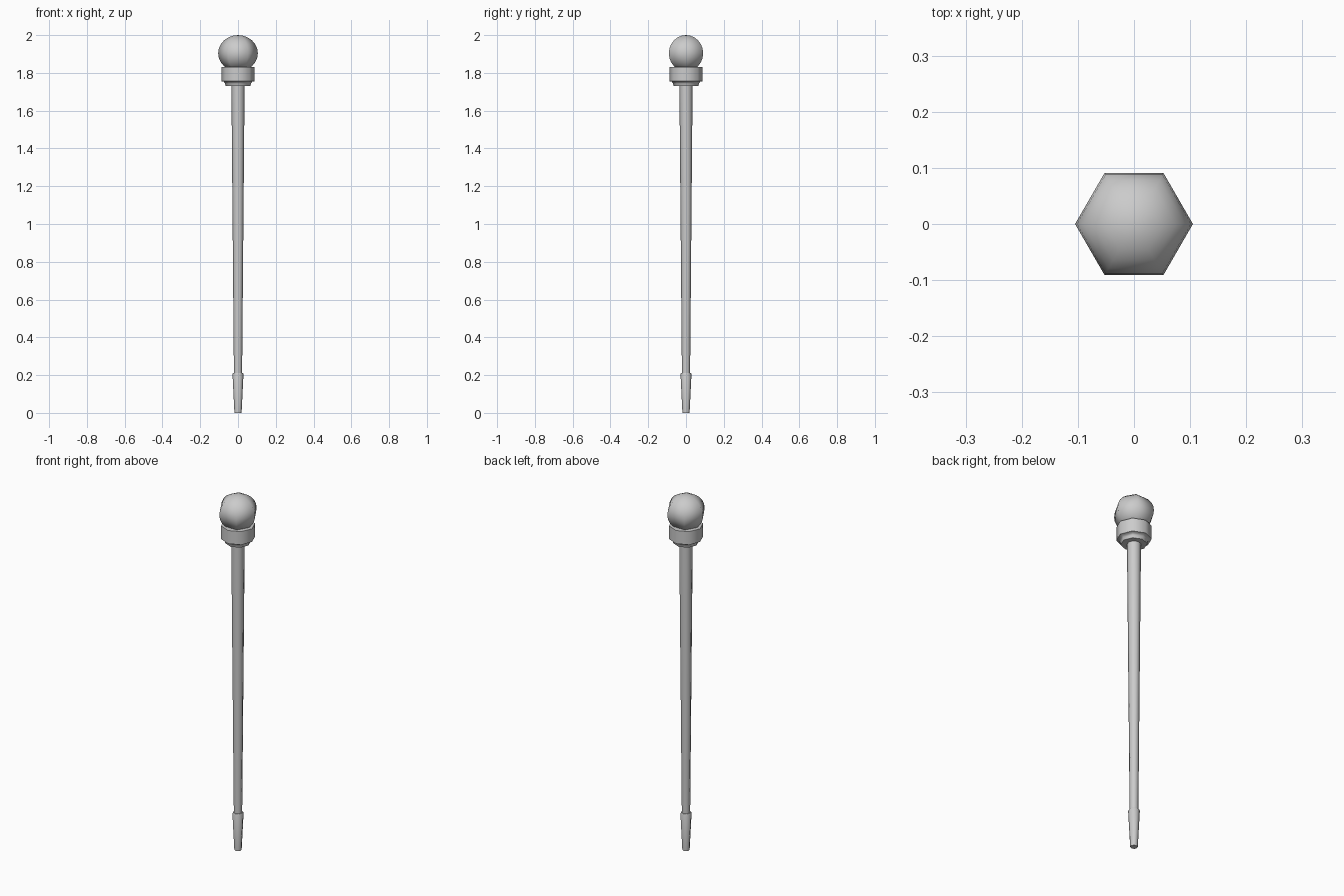
import bpy, bmesh
from math import sin, cos, pi, radians

if "Cube" in bpy.data.objects:
    bpy.data.objects.remove(bpy.data.objects["Cube"])


def lathe(name, profile, sides, angle):
    """Revolve (radius, z) points around z, first corner on +x."""
    bm = bmesh.new()
    rings = []
    for r, z in profile:
        if r < 1e-5:
            rings.append([bm.verts.new((0, 0, z))])
        else:
            rings.append([bm.verts.new((r * cos(2 * pi * i / sides),
                                        r * sin(2 * pi * i / sides), z))
                          for i in range(sides)])
    for a, b in zip(rings, rings[1:]):
        for i in range(sides):
            j = (i + 1) % sides
            if len(a) == 1:
                bm.faces.new((a[0], b[j], b[i]))
            elif len(b) == 1:
                bm.faces.new((a[i], a[j], b[0]))
            else:
                bm.faces.new((a[i], a[j], b[j], b[i]))
    # Cap open ends
    for ring in (rings[0], rings[-1]):
        if len(ring) > 1:
            bm.faces.new(ring)
    bmesh.ops.recalc_face_normals(bm, faces=bm.faces)
    mesh = bpy.data.meshes.new(name)
    bm.to_mesh(mesh)
    bm.free()
    ob = bpy.data.objects.new(name, mesh)
    bpy.context.collection.objects.link(ob)
    bpy.ops.object.select_all(action='DESELECT')
    ob.select_set(True)
    bpy.context.view_layer.objects.active = ob
    bpy.ops.object.shade_smooth_by_angle(angle=radians(angle))
    return ob


# Six-sided ball knob
steps = 12
ball = [(0.105 * sin(pi * i / steps), 1.904 - 0.096 * cos(pi * i / steps))
        for i in range(2, steps + 1)]
lathe("knob", ball, 6, 65)

# Stepped collar under the knob
lathe("collar", [(0.066, 1.73), (0.069, 1.745), (0.075, 1.753),
                 (0.088, 1.756), (0.088, 1.83)], 8, 50)

# Tapered shaft
lathe("shaft", [(0.0215, 0.19), (0.035, 1.74)], 8, 50)

# Foot ferrule
lathe("ferrule", [(0.019, 0), (0.029, 0.205), (0.026, 0.212)], 8, 50)
